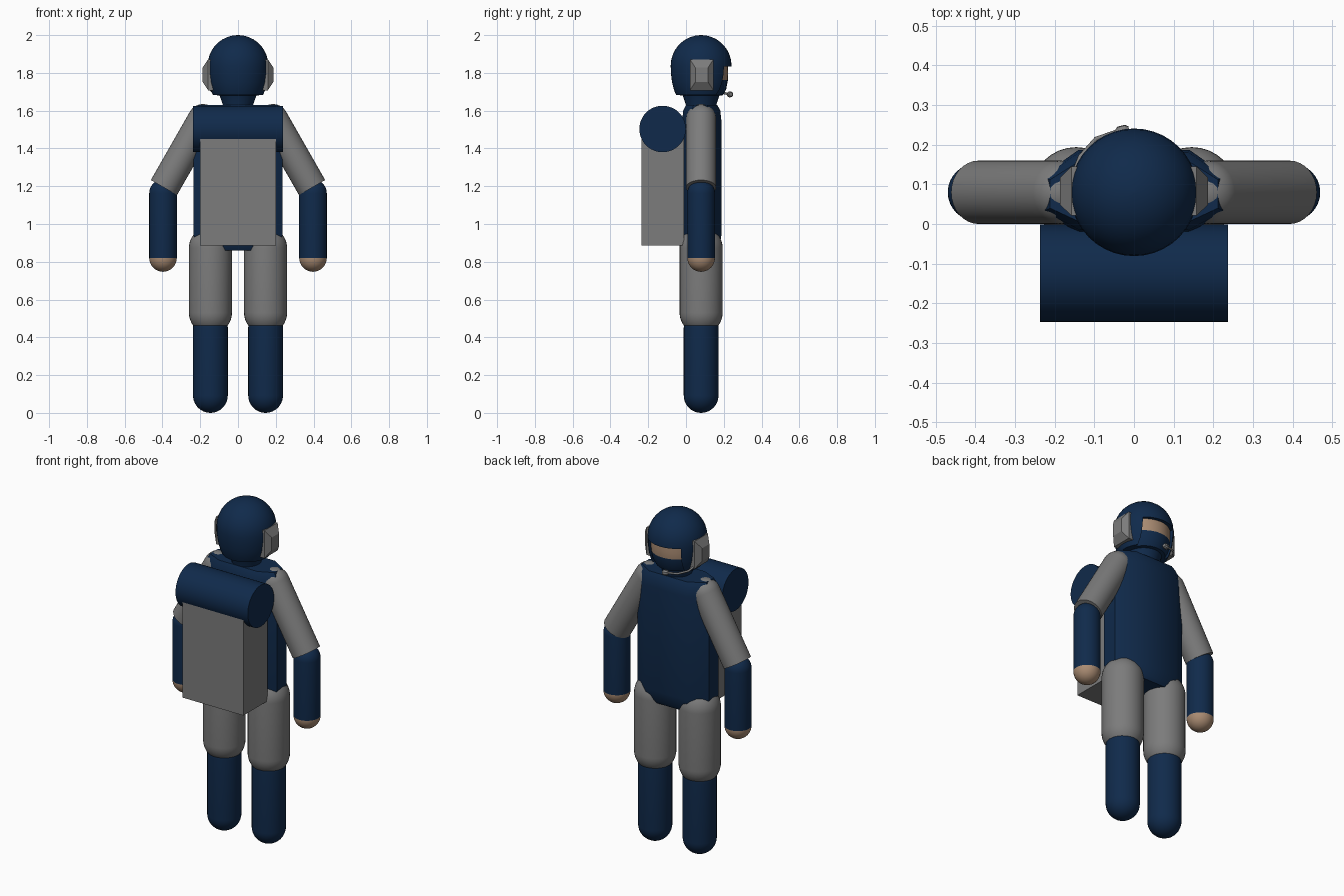
import bpy, bmesh, math
from mathutils import Vector

if "Cube" in bpy.data.objects:
    bpy.data.objects.remove(bpy.data.objects["Cube"])


def material(name, rgb):
    m = bpy.data.materials.new(name)
    m.diffuse_color = (*rgb, 1)
    m.use_nodes = True
    m.node_tree.nodes["Principled BSDF"].inputs["Base Color"].default_value = m.diffuse_color
    return m


NAVY = material("navy cloth", (0.005, 0.023, 0.07))
GREY = material("grey fabric", (0.2, 0.2, 0.2))
SKIN = material("skin", (0.40, 0.26, 0.17))
CY = 0.08  # the body axis in y


def finish(name, bm, mats, rule=None, smooth=True):
    bmesh.ops.recalc_face_normals(bm, faces=bm.faces)
    if rule:
        for f in bm.faces:
            f.material_index = rule(f.calc_center_median())
    me = bpy.data.meshes.new(name)
    bm.to_mesh(me)
    bm.free()
    ob = bpy.data.objects.new(name, me)
    bpy.context.collection.objects.link(ob)
    for m in mats:
        me.materials.append(m)
    if smooth:
        shade(ob)
    return ob


def shade(ob):
    bpy.ops.object.select_all(action='DESELECT')
    ob.select_set(True)
    bpy.context.view_layer.objects.active = ob
    bpy.ops.object.shade_smooth_by_angle(angle=math.radians(35))


def loft(rings):
    """Skin a list of closed rings and cap both ends."""
    bm = bmesh.new()
    vr = [[bm.verts.new(p) for p in r] for r in rings]
    n = len(vr[0])
    for a, b in zip(vr, vr[1:]):
        for i in range(n):
            j = (i + 1) % n
            bm.faces.new((a[i], a[j], b[j], b[i]))
    bm.faces.new(vr[0])
    bm.faces.new(vr[-1])
    return bm


def lathe(profile, start, axis=(0, 0, 1), n=32):
    """Turn (radius, height) points around an axis through start."""
    q = Vector((0, 0, 1)).rotation_difference(Vector(axis))
    o = Vector(start)
    return loft([[o + q @ Vector((r * math.cos(2 * math.pi * i / n),
                                  r * math.sin(2 * math.pi * i / n), h))
                  for i in range(n)] for r, h in profile])


def limb(a, b, r, round_a=True, round_b=True):
    """Capsule from a to b; either end may be flat."""
    a, b = Vector(a), Vector(b)
    length = (b - a).length
    arc = [math.radians(d) for d in (1, 12, 24, 36, 48, 60, 72, 82)]
    prof = [(r * math.sin(t), -r * math.cos(t)) for t in arc] if round_a else []
    prof += [(r, 0), (r, length)]
    if round_b:
        prof += [(r * math.sin(t), length + r * math.cos(t)) for t in reversed(arc)]
    return lathe(prof, a, (b - a).normalized())


def box(x0, x1, y0, y1, z0, z1):
    return loft([[(x0, y0, z), (x1, y0, z), (x1, y1, z), (x0, y1, z)] for z in (z0, z1)])


# Arms and legs
for side, s in (("left", -1), ("right", 1)):
    finish(side + "_upper_arm", limb((s * .185, CY, 1.555), (s * .392, CY, 1.193), .08,
                                     round_b=False), [GREY])
    finish(side + "_forearm", limb((s * .397, CY, .82), (s * .397, CY, 1.163), .073),
           [NAVY, SKIN], lambda c: int(c.z < .82))
    finish(side + "_thigh", limb((s * .146, CY, .53), (s * .146, CY, .873), .114), [GREY])
    finish(side + "_shin", limb((s * .146, CY, .092), (s * .146, CY, .45), .092), [NAVY])

# Torso: eight-sided section, drawn in at hem and shoulders
section = [(.235, .03), (.235, .12), (.14, .187), (-.14, .187),
           (-.235, .12), (-.235, .03), (-.14, -.02), (.14, -.02)]
levels = [(.86, .82), (.88, .91), (.94, 1), (1.55, 1), (1.6, .95), (1.63, .8)]
finish("torso", loft([[(x * (k if z < 1 else (1 + k) / 2), CY + (y - CY) * k, z)
                       for x, y in section] for z, k in levels]), [NAVY])

# Backpack and bedroll
finish("backpack", box(-.2, .2, -.235, -.01, .885, 1.455), [GREY], smooth=False)
finish("bedroll", lathe([(.123, -.237), (.123, .237)], (0, -.124, 1.503), (1, 0, 0), 48), [NAVY])

# Head with face mask and neck
dome = [math.radians(d) for d in (1, 10, 20, 30, 40, 50, 60, 70, 80, 90)]
head = [(.142 * math.sin(t), 1.835 + .142 * math.cos(t)) for t in dome]
head += [(.143, 1.80), (.142, 1.763), (.133, 1.715), (.116, 1.682),
         (.097, 1.68), (.07, 1.6), (.07, 1.55)]
finish("head", lathe(head, (0, CY, 0)), [NAVY, SKIN], lambda c: int(c.z > 1.763))

# Helmet with face opening
shell = [(.161 * math.sin(t), 1.838 + .162 * math.cos(t)) for t in dome]
shell += [(.160, 1.80), (.154, 1.75), (.144, 1.71), (.132, 1.682), (.09, 1.682)]
helmet = finish("helmet", lathe(shell, (0, CY, 0), n=40), [NAVY], smooth=False)
cutter = finish("face_cutter", box(-.106, .106, .12, .5, 1.5, 1.835), [NAVY], smooth=False)
cutter.hide_render = True
mod = helmet.modifiers.new("face_opening", 'BOOLEAN')
mod.operation = 'DIFFERENCE'
mod.solver = 'EXACT'
mod.object = cutter
bpy.context.view_layer.objects.active = helmet
bpy.ops.object.modifier_apply(modifier=mod.name)
bpy.data.objects.remove(cutter)
shade(helmet)

# Ear cups: boxes tapering outward
for side, s in (("left", -1), ("right", 1)):
    steps = [(.125, .062, .082), (.158, .062, .082), (.187, .034, .038)]
    finish(side + "_ear_cup",
           loft([[(s * x, .083 + a * hy, 1.79 + b * hz)
                  for a, b in ((-1, -1), (1, -1), (1, 1), (-1, 1))]
                 for x, hy, hz in steps]), [GREY], smooth=False)

# Microphone on a curved boom from the left ear cup
curve = bpy.data.curves.new("microphone_boom", 'CURVE')
curve.dimensions = '3D'
curve.bevel_depth = .006
curve.bevel_resolution = 2
path = [(-.155, .12, 1.725), (-.135, .17, 1.70), (-.095, .215, 1.69), (-.035, .235, 1.688)]
spline = curve.splines.new('POLY')
spline.points.add(len(path) - 1)
for p, co in zip(spline.points, path):
    p.co = (*co, 1)
curve.materials.append(GREY)
bpy.context.collection.objects.link(bpy.data.objects.new("microphone_boom", curve))
finish("microphone", lathe([(.01, 0), (.016, .008), (.016, .026), (.01, .034)],
                           (-.045, .229, 1.686), Vector((1, .25, 0)).normalized(), 8),
       [GREY], smooth=False)
